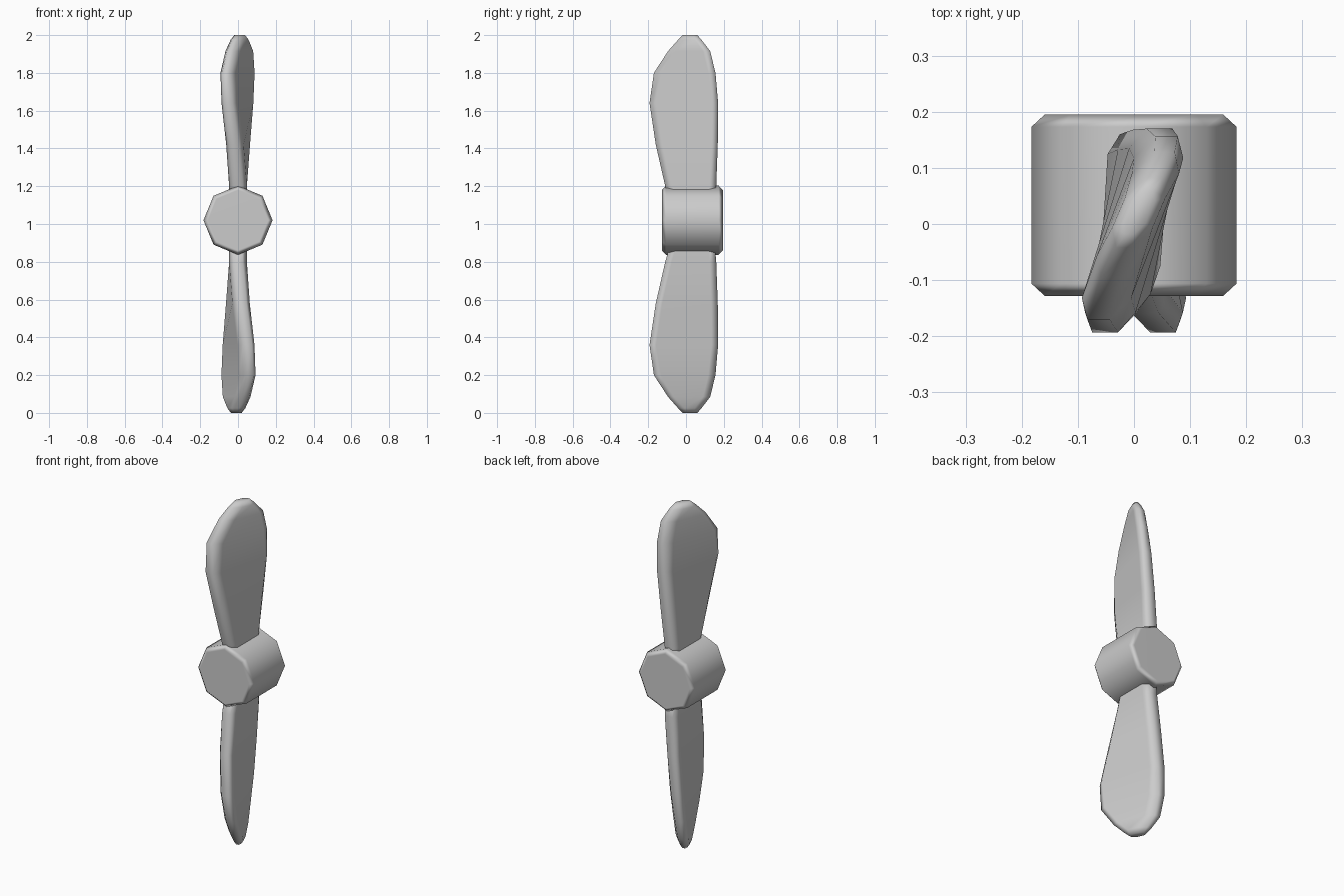
import bpy, bmesh, math
from mathutils import Matrix

if "Cube" in bpy.data.objects:
    bpy.data.objects.remove(bpy.data.objects["Cube"])


def finish(bm, name):
    bmesh.ops.recalc_face_normals(bm, faces=bm.faces)
    me = bpy.data.meshes.new(name)
    bm.to_mesh(me)
    bm.free()
    me.shade_smooth()
    ob = bpy.data.objects.new(name, me)
    bpy.context.collection.objects.link(ob)
    # large flat faces dominate the shading, chamfers blend
    ob.modifiers.new("weighted", 'WEIGHTED_NORMAL').weight = 90
    return ob


# Hub: eight-sided drum along y with chamfered rims
bm = bmesh.new()
y0, y1 = -0.128, 0.195
bmesh.ops.create_cone(bm, cap_ends=True, segments=8, radius1=0.183,
                      radius2=0.183, depth=y1 - y0)
rims = [e for e in bm.edges
        if abs(e.verts[0].co.z - e.verts[1].co.z) < 1e-4]
bmesh.ops.bevel(bm, geom=rims, offset=0.022, segments=1, affect='EDGES')
ang = max(bm.verts, key=lambda v: v.co.xy.length).co
snap = math.atan2(ang.y, ang.x)
bm.transform(Matrix.Translation((0, (y0 + y1) / 2, 1.02))
             @ Matrix.Rotation(math.pi / 2, 4, 'X')
             @ Matrix.Rotation(-snap, 4, 'Z'))
finish(bm, "hub")

# Blade stations: height, front y, back y, half thickness, chamfer
STATIONS = [
    (1.03, -0.06, 0.145, 0.047, 0.022),
    (1.20, -0.11, 0.160, 0.047, 0.022),
    (1.42, -0.160, 0.168, 0.046, 0.022),
    (1.64, -0.193, 0.170, 0.045, 0.022),
    (1.80, -0.170, 0.156, 0.044, 0.024),
    (1.915, -0.095, 0.128, 0.042, 0.024),
    (1.975, -0.042, 0.082, 0.036, 0.022),
    (2.00, -0.018, 0.060, 0.020, 0.012),
]


def blade(name, flip):
    bm = bmesh.new()
    rings = []
    for z, f, b, t, c in STATIONS:
        # chamfered rectangle, sheared to follow the twist
        slope = math.tan(math.radians(max(0, 34 * (min(z, 1.88) - 1.2))))
        d = c * 1.6
        pts = [(-t, f + d), (-t + c, f), (t - c, f), (t, f + d),
               (t, b - d), (t - c, b), (-t + c, b), (-t, b - d)]
        rings.append([bm.verts.new((x + y * slope, y, z)) for x, y in pts])
    for lo, hi in zip(rings, rings[1:]):
        for i in range(8):
            j = (i + 1) % 8
            bm.faces.new((lo[i], lo[j], hi[j], hi[i]))
    bm.faces.new(rings[0])
    bm.faces.new(rings[-1])
    if flip:  # half turn about the propeller axis
        c = Matrix.Translation((0, 0, 1))
        bm.transform(c @ Matrix.Rotation(math.pi, 4, 'Y') @ c.inverted())
    finish(bm, name)


blade("upper_blade", False)
blade("lower_blade", True)
